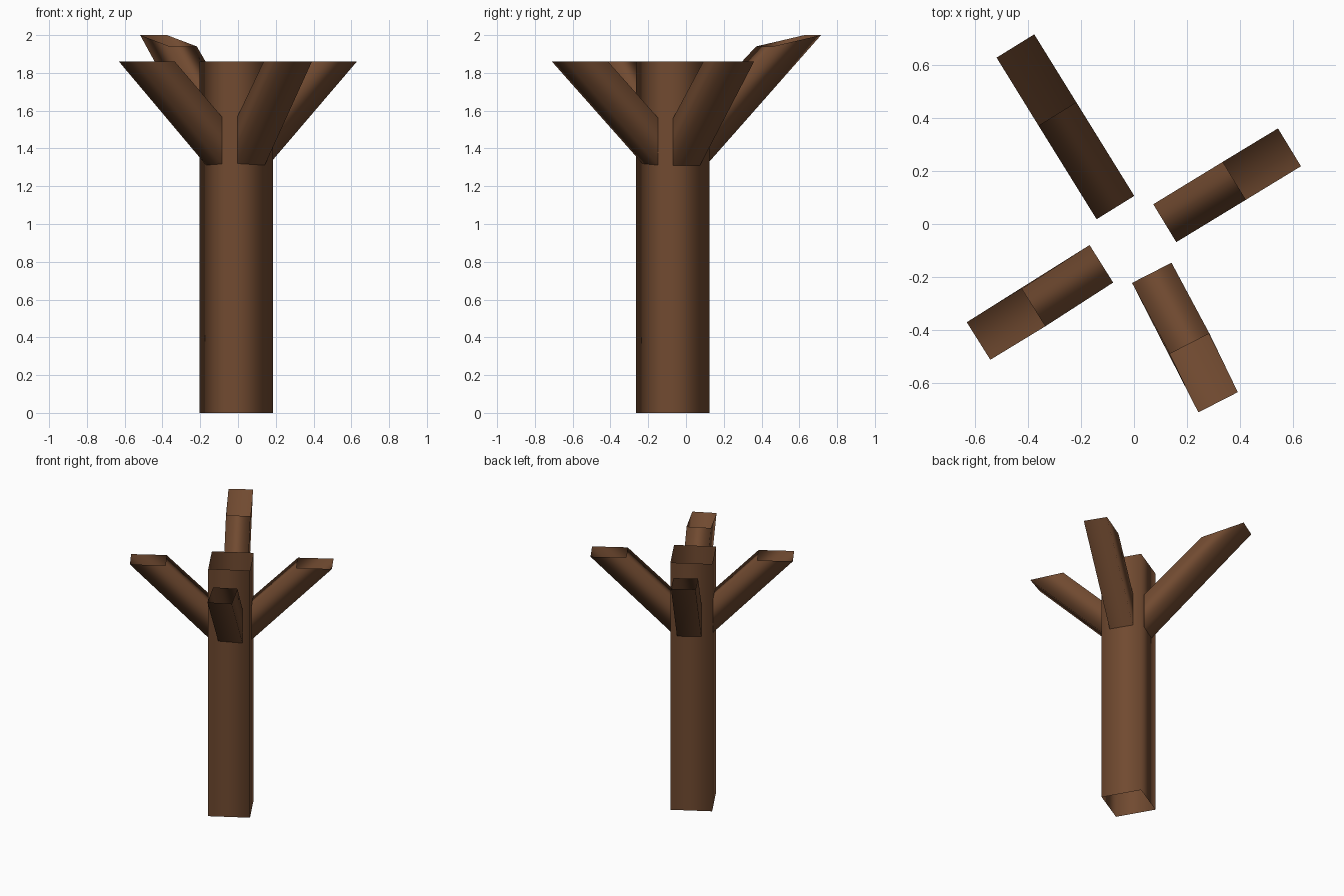
import bpy, math
from mathutils import Vector

if "Cube" in bpy.data.objects:
    bpy.data.objects.remove(bpy.data.objects["Cube"])

bark = bpy.data.materials.new("brown bark")
bark.diffuse_color = (0.165, 0.069, 0.030, 1)
bark.use_nodes = True
bark.node_tree.nodes["Principled BSDF"].inputs["Base Color"].default_value = bark.diffuse_color


def open_tube(name, start, end):
    """Smooth four-sided tube without caps, lofted between two rings."""
    n = len(start)
    faces = [(i, (i + 1) % n, n + (i + 1) % n, n + i) for i in range(n)]
    mesh = bpy.data.meshes.new(name)
    mesh.from_pydata(start + end, [], faces)
    mesh.materials.append(bark)
    for p in mesh.polygons:
        p.use_smooth = True
    obj = bpy.data.objects.new(name, mesh)
    bpy.context.collection.objects.link(obj)
    return obj


# Trunk: hollow square post, turned 30 degrees
def trunk_ring(z):
    return [Vector((-0.01 + 0.202 * math.cos(math.radians(a)),
                    -0.07 + 0.202 * math.sin(math.radians(a)), z))
            for a in (-15, 75, 165, 255)]


open_tube("trunk", trunk_ring(0), trunk_ring(1.86))


# Branches: vertical cut at the trunk, cut near level at the tip
def branch(name, base, inner, inner_z, outer, outer_z, low=1.31, high=1.56, width=0.167):
    base, inner, outer = (Vector((*p, 0)) for p in (base, inner, outer))
    up = Vector((0, 0, 1))
    d = (outer - base).normalized()
    side = up.cross(d) * width / 2

    def ring(lo, hi):
        return [lo - side, lo + side, hi + side, hi - side]

    open_tube(name, ring(base + up * low, base + up * high),
              ring(outer + up * outer_z, inner + up * inner_z))


branch("right_branch", (0.116, 0.003), (0.378, 0.163), 1.86, (0.586, 0.289), 1.86)
branch("back_branch", (-0.070, 0.062), (-0.289, 0.415), 1.94, (-0.447, 0.671), 2.00)
branch("left_branch", (-0.123, -0.150), (-0.379, -0.315), 1.86, (-0.586, -0.441), 1.86)
branch("front_branch", (0.067, -0.184), (0.210, -0.451), 1.86, (0.317, -0.672), 1.86)
